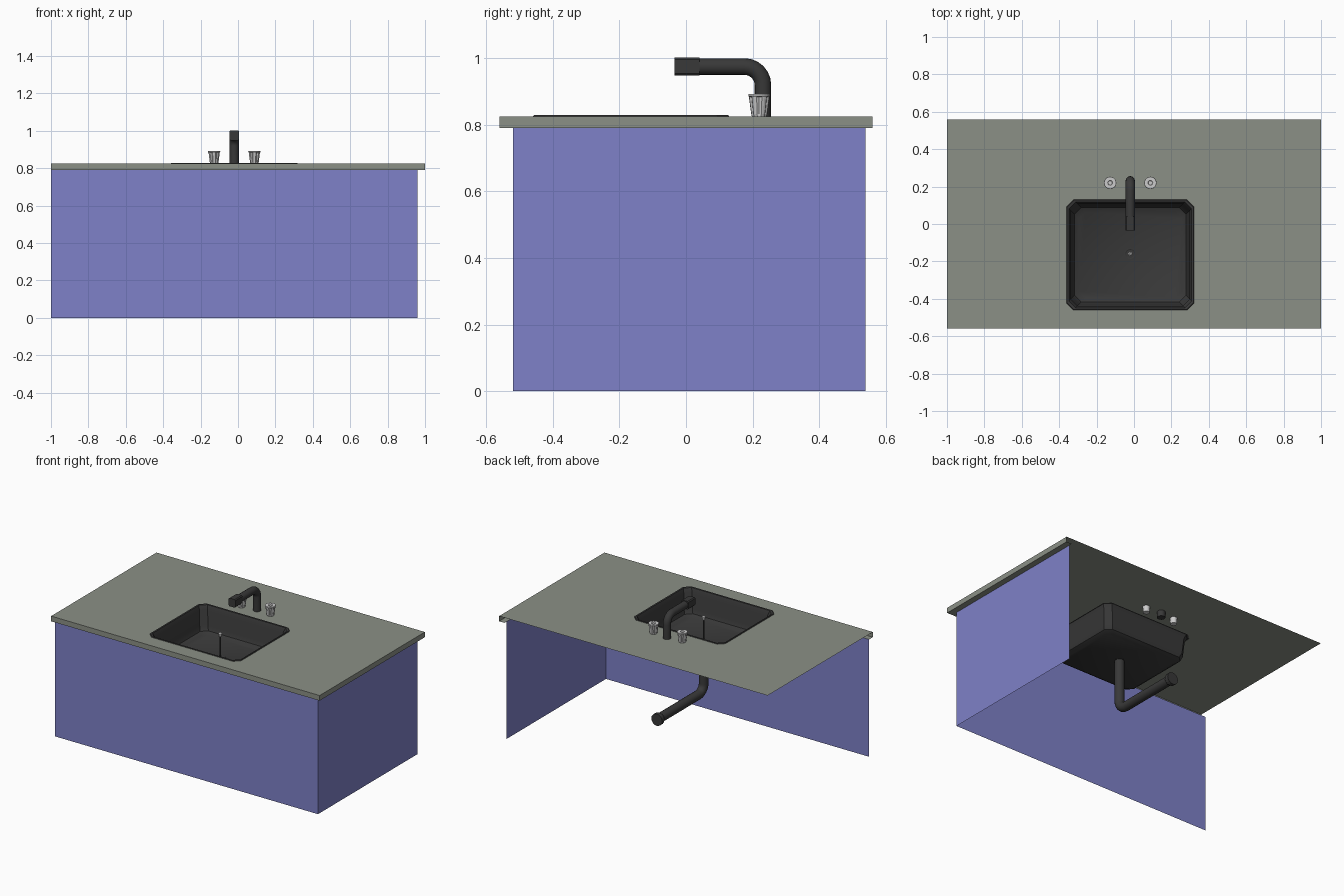
import bpy, bmesh, math
from mathutils import Vector

if "Cube" in bpy.data.objects:
    bpy.data.objects.remove(bpy.data.objects["Cube"])

CX = -0.02  # centre line of sink and faucet


def material(name, rgb):
    m = bpy.data.materials.new(name)
    m.diffuse_color = (*rgb, 1)
    m.use_nodes = True
    m.node_tree.nodes["Principled BSDF"].inputs["Base Color"].default_value = m.diffuse_color
    return m


STONE = material("stone", (0.26, 0.28, 0.24))
BLUE = material("blue_paint", (0.21, 0.22, 0.58))
DARK = material("dark_metal", (0.04, 0.04, 0.04))
SILVER = material("silver", (0.55, 0.55, 0.54))


def finish(name, bm, mat, smooth=None):
    me = bpy.data.meshes.new(name)
    bm.to_mesh(me)
    bm.free()
    ob = bpy.data.objects.new(name, me)
    bpy.context.collection.objects.link(ob)
    me.materials.append(mat)
    if smooth:
        bpy.ops.object.select_all(action='DESELECT')
        ob.select_set(True)
        bpy.context.view_layer.objects.active = ob
        bpy.ops.object.shade_smooth_by_angle(angle=math.radians(smooth))
    return ob


def loft(name, rings, mat, caps=(True, True), smooth=None):
    bm = bmesh.new()
    vs = [[bm.verts.new(p) for p in r] for r in rings]
    n = len(vs[0])
    for a, b in zip(vs, vs[1:]):
        for i in range(n):
            j = (i + 1) % n
            bm.faces.new((a[i], a[j], b[j], b[i]))
    if caps[0]:
        bm.faces.new(vs[0][::-1])
    if caps[1]:
        bm.faces.new(vs[-1])
    if any(caps):
        bmesh.ops.recalc_face_normals(bm, faces=bm.faces)
    return finish(name, bm, mat, smooth)


def circle(x, y, z, r, n=16, notch=1.0):
    return [(x + r * (notch if i % 4 == 0 else 1) * math.cos(2 * math.pi * i / n),
             y + r * (notch if i % 4 == 0 else 1) * math.sin(2 * math.pi * i / n), z)
            for i in range(n)]


def basin_ring(inset, z, cut=0.036):
    # rectangle with chamfered corners, counter-clockwise
    x0, x1, y0, y1 = -0.36 + inset, 0.32 - inset, -0.46 + inset, 0.13 - inset
    c = cut
    return [(x0 + c, y0, z), (x1 - c, y0, z), (x1, y0 + c, z), (x1, y1 - c, z),
            (x1 - c, y1, z), (x0 + c, y1, z), (x0, y1 - c, z), (x0, y0 + c, z)]


def bent_pipe(name, a, corner, b, bend, r, mat, n=16):
    # two straight runs in the yz plane joined by a quarter bend
    a, corner, b = Vector(a), Vector(corner), Vector(b)
    u, w = (corner - a).normalized(), (b - corner).normalized()
    centre = corner - u * bend + w * bend
    path = [(a, u)]
    for k in range(7):
        t = math.pi / 2 * k / 6
        path.append((centre - w * bend * math.cos(t) + u * bend * math.sin(t),
                     u * math.cos(t) + w * math.sin(t)))
    path.append((b, w))
    side = Vector((1, 0, 0))
    rings = [[p + r * (side * math.cos(2 * math.pi * i / n) +
                       side.cross(t) * math.sin(2 * math.pi * i / n)) for i in range(n)]
             for p, t in path]
    return loft(name, rings, mat, smooth=40)


# countertop: thin sheet with sink cut-out, lips on the front and right edges
bm = bmesh.new()
outer = [(-1, -.56, .825), (1, -.56, .825), (1, .56, .825), (-1, .56, .825)]
edges = []
for loop in (outer, basin_ring(0.004, 0.825)):
    vs = [bm.verts.new(p) for p in loop]
    edges += [bm.edges.new((vs[i - 1], vs[i])) for i in range(len(vs))]
bmesh.ops.triangle_fill(bm, use_beauty=True, use_dissolve=False, edges=edges, normal=(0, 0, 1))
path = [((-1, -.56), (-1, -.52)), ((1, -.56), (.96, -.52)), ((1, .56), (.96, .56))]
cols = [[bm.verts.new((*o, .825)), bm.verts.new((*o, .79)), bm.verts.new((*i, .79))]
        for o, i in path]
for a, b in zip(cols, cols[1:]):
    for k in range(2):
        bm.faces.new((a[k], a[k + 1], b[k + 1], b[k]))
bmesh.ops.remove_doubles(bm, verts=bm.verts, dist=1e-5)
finish("countertop", bm, STONE)

# cabinet panels: only front and right sides, open at the back and left
bm = bmesh.new()
cols = [(bm.verts.new((x, y, 0)), bm.verts.new((x, y, .79)))
        for x, y in ((-1, -.52), (.96, -.52), (.96, .54))]
for a, b in zip(cols, cols[1:]):
    bm.faces.new((a[0], b[0], b[1], a[1]))
finish("cabinet_panels", bm, BLUE)

# sink basin
profile = [(0, .825), (.003, .829), (.012, .827), (.022, .80),
           (.03, .70), (.042, .67), (.065, .655)]
loft("sink_basin", [basin_ring(i, z) for i, z in profile], DARK, caps=(False, True), smooth=30)

# drain and its lift-up stopper
loft("drain", [circle(CX, -.16, z, r) for r, z in
               ((.034, .654), (.034, .658), (.026, .658), (.022, .656))], DARK)
loft("stopper_stem", [circle(CX, -.16, z, .005, 8) for z in (.656, .80)], DARK)
loft("stopper_knob", [circle(CX, -.16, z, r, 10) for r, z in
                      ((.005, .795), (.012, .802), (.012, .818), (.005, .825))], SILVER)

# waste pipe under the sink with a flared end
bent_pipe("waste_pipe", (CX, -.16, .655), (CX, -.16, .315), (CX, .33, .315), .06, .03, DARK)
flare = [[(CX + r * math.cos(math.pi * i / 8), y, .315 + r * math.sin(math.pi * i / 8))
          for i in range(16)] for y, r in ((.30, .03), (.315, .04), (.34, .04))]
loft("waste_pipe_flange", flare, DARK)

# faucet spout and square nozzle
bent_pipe("faucet_spout", (CX, .231, .785), (CX, .231, .975), (CX, .03, .975), .055, .025, DARK)
bm = bmesh.new()
bmesh.ops.create_cube(bm, size=1)
for v in bm.verts:
    v.co = Vector((CX + v.co.x * .05, .0025 + v.co.y * .075, .9755 + v.co.z * .055))
bmesh.ops.bevel(bm, geom=[e for e in bm.edges if abs((e.verts[0].co - e.verts[1].co).y) > .05],
                offset=.006, segments=1, affect='EDGES')
finish("faucet_nozzle", bm, DARK)

# two tapered, notched tap knobs with a recessed centre
for side, x in (("left", CX - .1075), ("right", CX + .1075)):
    rings = [circle(x, .22, z, r, 24, k) for z, r, k in
             ((.785, .02, 1), (.825, .022, 1), (.832, .024, .85), (.884, .031, .85),
              (.887, .033, 1), (.893, .032, 1), (.893, .013, 1), (.886, .011, 1))]
    loft(side + "_tap", rings, SILVER)
